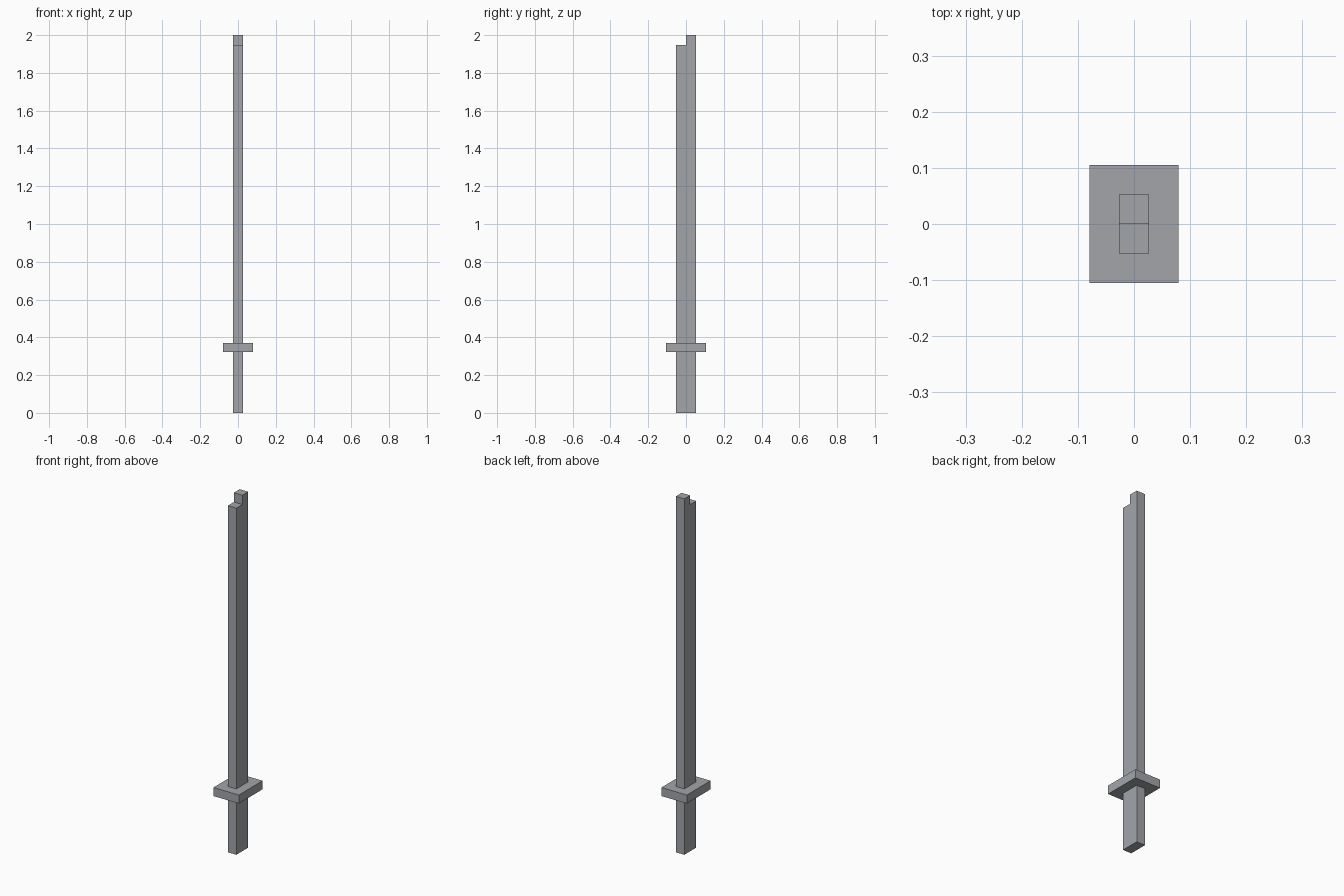
import bpy
import bmesh

if "Cube" in bpy.data.objects:
    bpy.data.objects.remove(bpy.data.objects["Cube"], do_unlink=True)

# Single flat grey
grey = bpy.data.materials.new("steel_grey")
grey.use_nodes = True
colour = (0.36, 0.375, 0.40, 1.0)
grey.diffuse_color = colour
grey.node_tree.nodes["Principled BSDF"].inputs["Base Color"].default_value = colour


def side_extrusion(name, outline, half_width):
    """Extrude a closed (y, z) outline symmetrically along x."""
    bm = bmesh.new()
    face = bm.faces.new([bm.verts.new((-half_width, y, z)) for y, z in outline])
    ext = bmesh.ops.extrude_face_region(bm, geom=[face])
    moved = [v for v in ext["geom"] if isinstance(v, bmesh.types.BMVert)]
    bmesh.ops.translate(bm, verts=moved, vec=(2 * half_width, 0, 0))
    bmesh.ops.recalc_face_normals(bm, faces=bm.faces)
    mesh = bpy.data.meshes.new(name)
    bm.to_mesh(mesh)
    bm.free()
    mesh.materials.append(grey)
    obj = bpy.data.objects.new(name, mesh)
    bpy.context.collection.objects.link(obj)
    return obj


# Grip and blade in one bar, with a stepped tip that is higher at the back
D = 0.0526
side_extrusion("blade_and_grip",
               [(-D, 0), (D, 0), (D, 2), (0.001, 2), (0.001, 1.948), (-D, 1.948)],
               D / 2)

# Rectangular guard plate around the bar
side_extrusion("guard",
               [(-0.105, 0.322), (0.105, 0.322), (0.105, 0.37), (-0.105, 0.37)],
               0.079)
